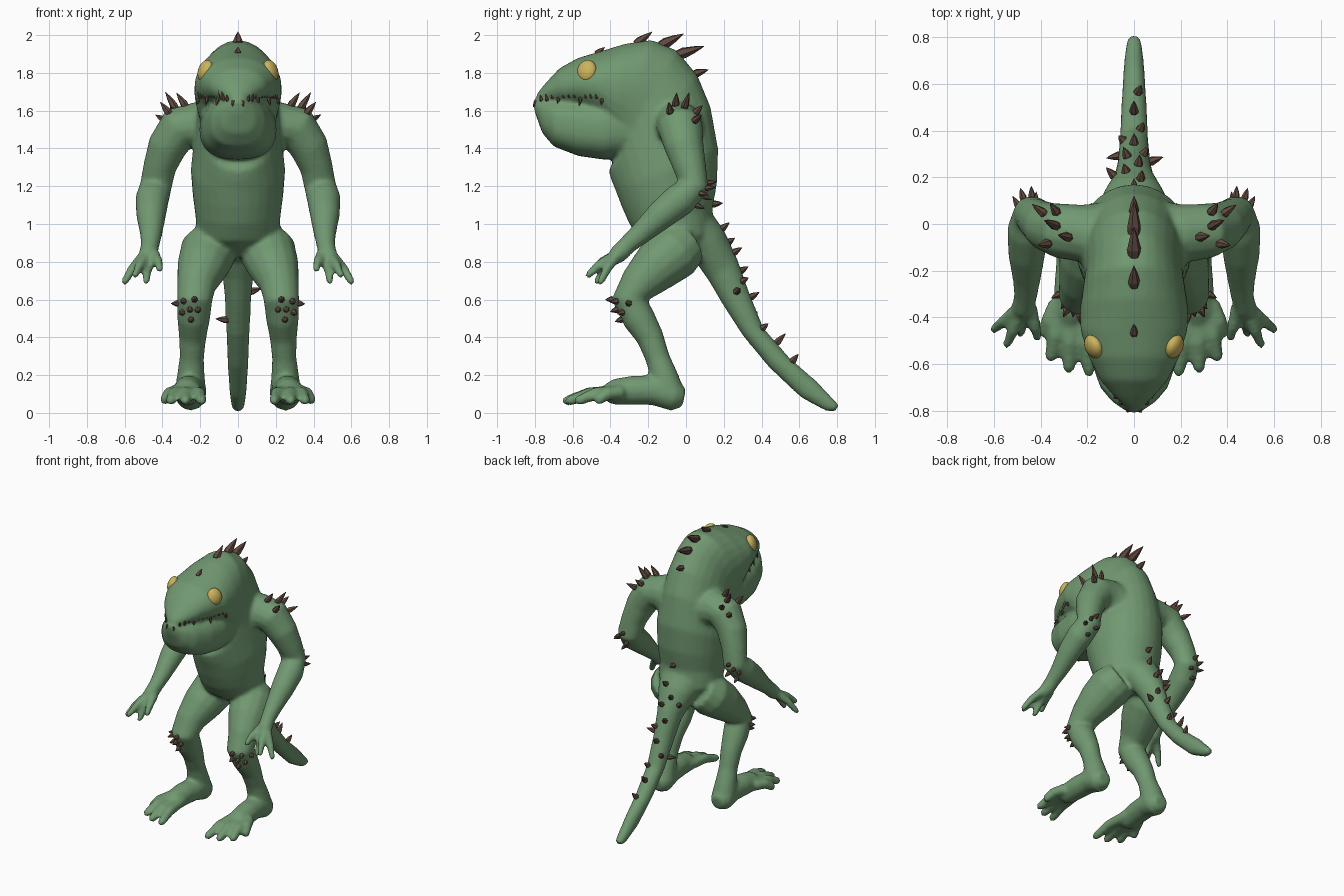
import bpy, bmesh, math, random
from mathutils import Vector
from mathutils.bvhtree import BVHTree

random.seed(4)
cube = bpy.data.objects.get("Cube")
if cube:
    bpy.data.objects.remove(cube)


def material(name, color):
    mat = bpy.data.materials.new(name)
    mat.use_nodes = True
    mat.diffuse_color = (*color, 1)
    bsdf = mat.node_tree.nodes["Principled BSDF"]
    bsdf.inputs["Base Color"].default_value = (*color, 1)
    bsdf.inputs["Roughness"].default_value = 0.8
    return mat


skin_green = material("skin green", (0.165, 0.315, 0.165))
spike_brown = material("spike brown", (0.12, 0.07, 0.05))
eye_yellow = material("eye yellow", (0.6, 0.45, 0.11))


def finish(name, bm, mat, smooth):
    bmesh.ops.recalc_face_normals(bm, faces=bm.faces)
    mesh = bpy.data.meshes.new(name)
    for face in bm.faces:
        face.smooth = smooth
    bm.to_mesh(mesh)
    bm.free()
    mesh.materials.append(mat)
    obj = bpy.data.objects.new(name, mesh)
    bpy.context.collection.objects.link(obj)
    return obj


def signed_pow(v, p):
    return math.copysign(abs(v) ** p, v)


def skin(bm, rings, sides=20, p=1.0):
    """Close a tube through (centre, axis u, axis v) sections."""
    loops = []
    for c, u, v in rings:
        loop = []
        for i in range(sides):
            a = math.tau * i / sides
            loop.append(bm.verts.new(c + u * signed_pow(math.cos(a), p) + v * signed_pow(math.sin(a), p)))
        loops.append(loop)
    for a, b in zip(loops, loops[1:]):
        for i in range(sides):
            j = (i + 1) % sides
            bm.faces.new((a[i], a[j], b[j], b[i]))
    bm.faces.new(loops[0])
    bm.faces.new(loops[-1])


def trunk(bm, sections, p=1.0):
    """Sections: back y, z, front y, z, half width."""
    rings = []
    for ya, za, yb, zb, w in sections:
        a, b = Vector((0, ya, za)), Vector((0, yb, zb))
        rings.append(((a + b) / 2, Vector((w, 0, 0)), (a - b) / 2))
    skin(bm, rings, 28, p)


def limb(bm, points, side):
    """Round tube through x, y, z, radius points."""
    pts = [Vector((x * side, y, z)) for x, y, z, r in points]
    u = Vector((0.8, 0.5, 0.2))
    rings = []
    for i, c in enumerate(pts):
        t = (pts[min(i + 1, len(pts) - 1)] - pts[max(i - 1, 0)]).normalized()
        u = (u - t * u.dot(t)).normalized()
        r = points[i][3]
        rings.append((c, u * r, t.cross(u) * r))
    skin(bm, rings, 14)


def digit(bm, root, tip, lift, r, side):
    a, b = Vector(root), Vector(tip)
    mid = a.lerp(b, 0.55) + Vector((0, 0, lift))
    end = a.lerp(b, 0.93)
    limb(bm, [(*a, r * 1.25), (*mid, r * 1.1), (*end, r * 0.85), (*b, r * 0.4)], side)


# Skull, back and belly
body = bmesh.new()
trunk(body, [
    (-.79, 1.69, -.79, 1.64, .03), (-.74, 1.75, -.74, 1.64, .085),
    (-.67, 1.825, -.67, 1.63, .145), (-.57, 1.88, -.57, 1.61, .195),
    (-.45, 1.915, -.46, 1.56, .23), (-.32, 1.955, -.4, 1.45, .232),
    (-.18, 1.975, -.38, 1.37, .22), (-.05, 1.92, -.39, 1.32, .21),
    (.06, 1.79, -.41, 1.28, .22), (.13, 1.62, -.395, 1.23, .235),
    (.17, 1.4, -.37, 1.17, .25), (.165, 1.22, -.34, 1.09, .24),
    (.14, 1.08, -.3, 1, .225), (.15, .95, -.24, .91, .22), (.1, .83, -.12, .83, .14)])

# Heavy lower jaw
trunk(body, [
    (-.81, 1.655, -.8, 1.59, .03), (-.76, 1.66, -.76, 1.48, .095),
    (-.7, 1.66, -.7, 1.41, .145), (-.57, 1.66, -.57, 1.36, .19),
    (-.43, 1.66, -.43, 1.34, .205), (-.3, 1.66, -.3, 1.36, .19)], 0.8)

# Tail
trunk(body, [
    (.12, 1.08, -.05, .84, .17), (.2, .97, .05, .8, .13), (.27, .82, .12, .7, .085),
    (.33, .65, .19, .58, .07), (.41, .45, .3, .41, .062), (.55, .29, .44, .24, .055),
    (.69, .17, .61, .08, .046), (.78, .075, .74, .01, .036), (.81, .045, .79, .005, .025)])

for side in (1, -1):
    # Arms
    limb(body, [
        (.1, -.04, 1.5, .14), (.22, -.04, 1.525, .125), (.31, -.03, 1.51, .12),
        (.375, -.01, 1.41, .105), (.415, .02, 1.3, .088), (.435, .04, 1.2, .085),
        (.455, -.03, 1.13, .09), (.46, -.13, 1.05, .08), (.46, -.24, .95, .06),
        (.465, -.31, .89, .05), (.475, -.36, .84, .05), (.48, -.39, .81, .035)], side)
    for tip in ((.61, -.46, .68), (.55, -.53, .72), (.49, -.48, .68), (.41, -.5, .75)):
        digit(body, (.455 + (tip[0] - .46) * .25, -.36, .84), tip, .015, .024, side)
    # Legs
    limb(body, [
        (.12, .0, .9, .13), (.16, -.06, .85, .15), (.19, -.16, .77, .135),
        (.22, -.25, .68, .105), (.23, -.3, .6, .095), (.235, -.25, .5, .088),
        (.24, -.19, .4, .073), (.245, -.15, .29, .065), (.25, -.115, .19, .075),
        (.25, -.09, .1, .085), (.25, -.085, .05, .045)], side)
    limb(body, [(.25, -.01, .08, .05), (.25, -.06, .09, .082), (.255, -.17, .12, .08),
                (.265, -.28, .12, .078), (.27, -.38, .11, .07), (.275, -.42, .1, .05)], side)
    for tip in ((.395, -.48, .06), (.36, -.59, .06), (.28, -.64, .06), (.19, -.655, .06)):
        digit(body, (.27 + (tip[0] - .28) * .5, -.34, .11), tip, .02, .032, side)

body = finish("body", body, skin_green, True)
remesh = body.modifiers.new("blend", 'REMESH')
remesh.mode = 'VOXEL'
remesh.voxel_size = 0.013
remesh.use_smooth_shade = True
soften = body.modifiers.new("soften", 'SMOOTH')
soften.factor = 0.5
soften.iterations = 7
surface = BVHTree.FromObject(body, bpy.context.evaluated_depsgraph_get())


def spike(bm, near, lean, length, radius):
    """Cone rooted on the skin, leaning away from the surface normal."""
    root, normal, _, _ = surface.find_nearest(Vector(near))
    d = (normal + Vector(lean)).normalized()
    u = d.orthogonal().normalized()
    v = d.cross(u)
    base = root - normal * radius * 0.4
    rings = [(base + d * length * k, u * radius * s, v * radius * s)
             for k, s in ((0, 0.85), (0.25, 1), (0.65, 0.6), (1, 0.06))]
    skin(bm, rings, 6)


# Crest along the head and back
crest = bmesh.new()
for y, z, length, r in ((-.48, 1.91, .06, .018), (-.27, 1.97, .11, .025), (-.13, 1.96, .14, .03),
                        (-.04, 1.9, .15, .03), (.05, 1.8, .08, .022)):
    spike(crest, (0, y, z), (0, 1.6, 0.1), length, r)
finish("back_crest", crest, spike_brown, False)

# Tail spikes
tail = bmesh.new()
for x, y, z, length in ((0, .16, 1.1, .06), (.03, .2, .98, .06), (-.04, .24, .91, .05),
                        (.02, .26, .85, .06), (-.03, .29, .75, .06), (.05, .31, .7, .05),
                        (0, .34, .61, .06), (-.05, .36, .52, .04), (.03, .41, .45, .05),
                        (0, .48, .37, .08), (.02, .57, .28, .06),
                        (.1, .27, .64, .07), (-.1, .28, .48, .07), (-.08, .2, .85, .06)):
    spike(tail, (x, y, z), (0, 0.2, 0.3), length, .02)
finish("tail_spikes", tail, spike_brown, False)

# Teeth following the lip line
teeth = bmesh.new()
for side in (1, -1):
    for i in range(13):
        s = 0.03 + 0.97 * i / 12
        spot = (side * 0.225 * s ** 0.6, -.81 + .36 * s, 1.655)
        up = 2.5 if i % 4 else -2.5
        spike(teeth, spot, (0, -0.2, up), random.uniform(.03, .055), .011)
finish("teeth", teeth, spike_brown, False)

for side, label in ((1, "left"), (-1, "right")):
    # Shoulder, elbow and knee spikes
    limbs = bmesh.new()
    for x, y, z, length in ((.28, -.06, 1.64, .09), (.33, -.01, 1.62, .11), (.36, -.08, 1.58, .08),
                            (.39, .05, 1.55, .08), (.33, .06, 1.6, .07)):
        spike(limbs, (x * side, y, z), (side * 0.6, 0.3, 0.3), length, .021)
    for x, y, z in ((.44, .14, 1.22), (.48, .12, 1.19), (.42, .11, 1.13), (.5, .08, 1.16), (.46, .05, 1.1)):
        spike(limbs, (x * side, y, z), (0, 0.5, 0.1), .055, .016)
    for x, y, z in ((.23, -.4, .6), (.29, -.37, .59), (.26, -.38, .54), (.21, -.38, .54),
                    (.3, -.34, .53), (.25, -.35, .49), (.32, -.3, .58)):
        spike(limbs, (x * side, y, z), (0, -0.3, 0), .045, .018)
    finish(label + "_limb_spikes", limbs, spike_brown, False)

    # Eyes
    eye = bmesh.new()
    bmesh.ops.create_uvsphere(eye, u_segments=20, v_segments=12, radius=1)
    eye = finish(label + "_eye", eye, eye_yellow, True)
    eye.scale = (.036, .054, .06)
    eye.rotation_euler = (0, side * -0.3, side * -0.45)
    eye.location = (side * .172, -.525, 1.81)
